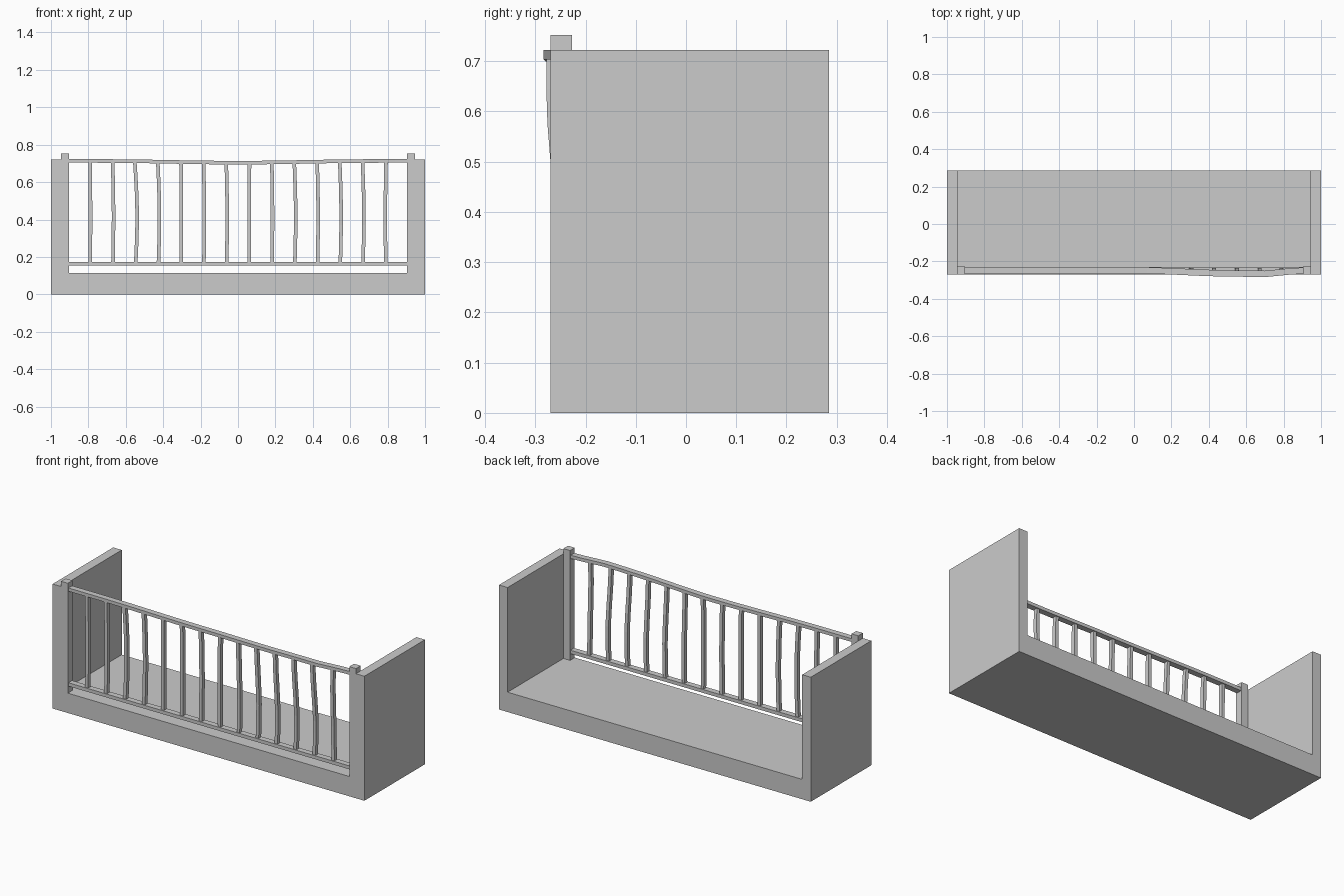
import bpy
import bmesh
import math
from mathutils import Vector

cube = bpy.data.objects.get("Cube")
if cube:
    bpy.data.objects.remove(cube, do_unlink=True)

grey = bpy.data.materials.new("light_grey")
grey.use_nodes = True
grey.diffuse_color = (0.6, 0.6, 0.6, 1)
grey.node_tree.nodes["Principled BSDF"].inputs["Base Color"].default_value = (0.6, 0.6, 0.6, 1)


def finish(name, bm):
    bmesh.ops.recalc_face_normals(bm, faces=bm.faces[:])
    mesh = bpy.data.meshes.new(name)
    bm.to_mesh(mesh)
    bm.free()
    mesh.materials.append(grey)
    obj = bpy.data.objects.new(name, mesh)
    bpy.context.collection.objects.link(obj)
    return obj


def box(name, low, high):
    bm = bmesh.new()
    bmesh.ops.create_cube(bm, size=1)
    low, high = Vector(low), Vector(high)
    for v in bm.verts:
        v.co = (low + high) / 2 + v.co * (high - low)
    return finish(name, bm)


def bar(name, path, side_a, side_b):
    """Sweep a rectangle, given by two half-size vectors, along a path."""
    bm = bmesh.new()
    a, b = Vector(side_a), Vector(side_b)
    rings = [[bm.verts.new(Vector(p) + i * a + j * b)
              for i, j in ((-1, -1), (1, -1), (1, 1), (-1, 1))] for p in path]
    for r, s in zip(rings, rings[1:]):
        for k in range(4):
            n = (k + 1) % 4
            bm.faces.new((r[k], r[n], s[n], s[k]))
    bm.faces.new(rings[0])
    bm.faces.new(rings[-1])
    return finish(name, bm)


# Outward dent of the handrail, as (x, distance) pairs
DENT = [(-1, 0), (0.05, 0), (0.2, 0.006), (0.4, 0.015), (0.7, 0.02), (0.86, 0.004), (1, 0)]


def dent(x):
    for (x0, d0), (x1, d1) in zip(DENT, DENT[1:]):
        if x <= x1:
            return d0 + (d1 - d0) * (x - x0) / (x1 - x0)
    return 0


def sag(x):
    return 0.009 * math.cos(min(abs(x) / 0.75, 1) * math.pi / 2) ** 2


RAIL_Y = -0.247
RAIL_Z = 0.713

# Slab, side walls and corner posts
box("floor_slab", (-1, -0.27, 0), (1, 0.285, 0.115))
for side, s in (("left", 1), ("right", -1)):
    box(side + "_wall", (min(s, s * 0.945), -0.27, 0.115), (max(s, s * 0.945), 0.285, 0.722))
    box(side + "_post", (min(s * 0.903, s * 0.946), -0.27, 0.115),
        (max(s * 0.903, s * 0.946), -0.227, 0.752))

# Straight bottom rail and dented handrail
box("bottom_rail", (-0.91, -0.264, 0.153), (0.91, -0.23, 0.173))
xs = [-0.91 + 1.82 * i / 26 for i in range(27)]
bar("handrail", [(x, RAIL_Y - dent(x), RAIL_Z - sag(x)) for x in xs],
    (0, 0.017, 0), (0, 0, 0.0095))

# Balusters, some of them bent sideways
BENDS = [0.002, 0.004, 0.010, 0.007, 0.002, 0.003, 0.004,
         -0.002, 0.003, 0.006, 0.004, 0.006, 0.006, -0.003]
STEPS = 8
for i, bend in enumerate(BENDS):
    x = -0.79 + i * 1.58 / 13
    top = RAIL_Z - sag(x)
    path = []
    for k in range(STEPS + 1):
        t = k / STEPS
        lean = min(1, max(0, (t - 0.35) / 0.45))
        path.append((x + bend * (math.sin(math.pi * t) - 0.5 * t),
                     RAIL_Y - dent(x) * lean,
                     0.165 + (top - 0.165) * t))
    bar("baluster_%02d" % (i + 1), path, (0.0095, 0, 0), (0, 0.0115, 0))
